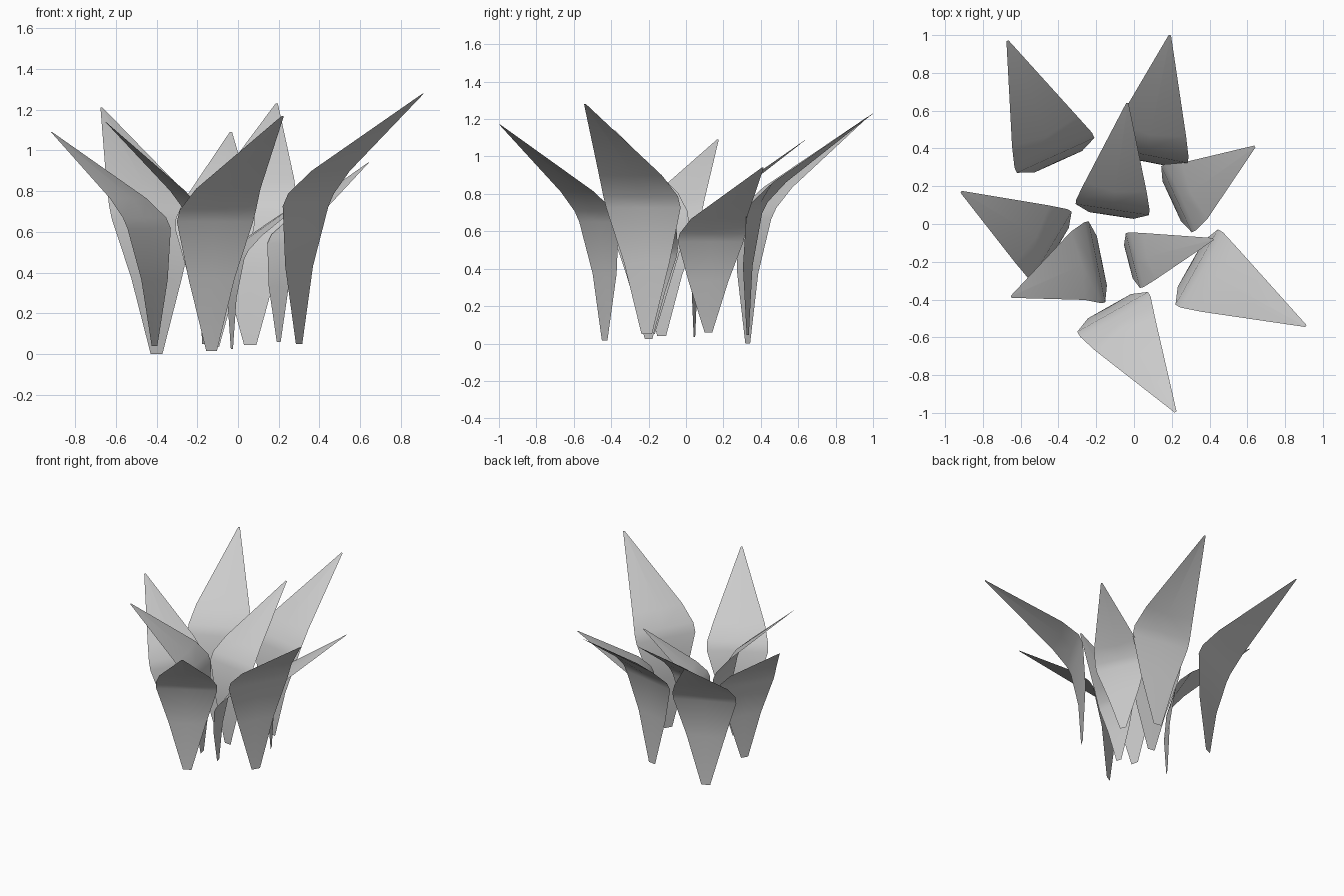
import bpy, math
from mathutils import Vector

# Leaf profile, relative to leaf height: half width, height, edge offset, centre offset
ROWS = [(0.026, 0.0, 0.0, 0.0),
        (0.113, 0.31, 0.0, 0.002),
        (0.186, 0.55, 0.03, 0.03),
        (0.186, 0.60, 0.055, 0.06),
        (0.157, 0.69, 0.145, 0.12)]

# Each leaf: base point, tip point, width direction in plan, width factor
LEAVES = [
    ((-0.40, 0.33, 0.00), (-0.67, 0.97, 1.21), (0.91, 0.41), 1.0),
    ((0.06, 0.33, 0.045), (0.19, 1.00, 1.23), (0.98, -0.19), 1.0),
    ((-0.12, 0.045, 0.035), (-0.035, 0.64, 1.09), (0.99, -0.15), 1.0),
    ((0.20, 0.12, 0.06), (0.64, 0.41, 0.94), (0.42, -0.91), 1.18),
    ((-0.41, -0.13, 0.04), (-0.915, 0.17, 1.09), (0.51, 0.86), 1.07),
    ((-0.17, -0.195, 0.05), (-0.65, -0.385, 1.14), (-0.20, 0.98), 1.08),
    ((-0.03, -0.20, 0.025), (0.42, -0.08, 0.83), (0.25, -0.97), 1.0),
    ((0.30, -0.21, 0.05), (0.91, -0.54, 1.28), (-0.49, -0.87), 1.0),
    ((-0.13, -0.435, 0.015), (0.22, -0.995, 1.17), (-0.87, -0.49), 1.0),
]


def make_leaf(name, base, tip, width, wide):
    base, tip = Vector(base), Vector(tip)
    u = Vector((width[0], width[1], 0)).normalized()
    n = Vector((-u.y, u.x, 0))
    h = tip.z - base.z
    # leaves that reach out less also bend less
    bend = (tip - base).dot(n) / (0.57 * h)
    verts, faces = [], []
    for hw, z, edge, mid in ROWS:
        for s in (-1, 0, 1):
            off = (mid if s == 0 else edge) * bend
            w = hw * s * (wide if z > 0 else 1)
            verts.append(base + (u * w + n * off + Vector((0, 0, z))) * h)
    # blunt tip row
    verts += [tip + u * 0.006 * s for s in (-1, 0, 1)]
    for r in range(len(ROWS)):
        for c in (0, 1):
            a = r * 3 + c
            faces.append((a, a + 1, a + 4, a + 3))
    me = bpy.data.meshes.new(name)
    me.from_pydata(verts, [], faces)
    for p in me.polygons:
        p.use_smooth = True
    ob = bpy.data.objects.new(name, me)
    bpy.context.collection.objects.link(ob)
    return ob


for i, leaf in enumerate(LEAVES):
    make_leaf(f"leaf_{i + 1}", *leaf)
